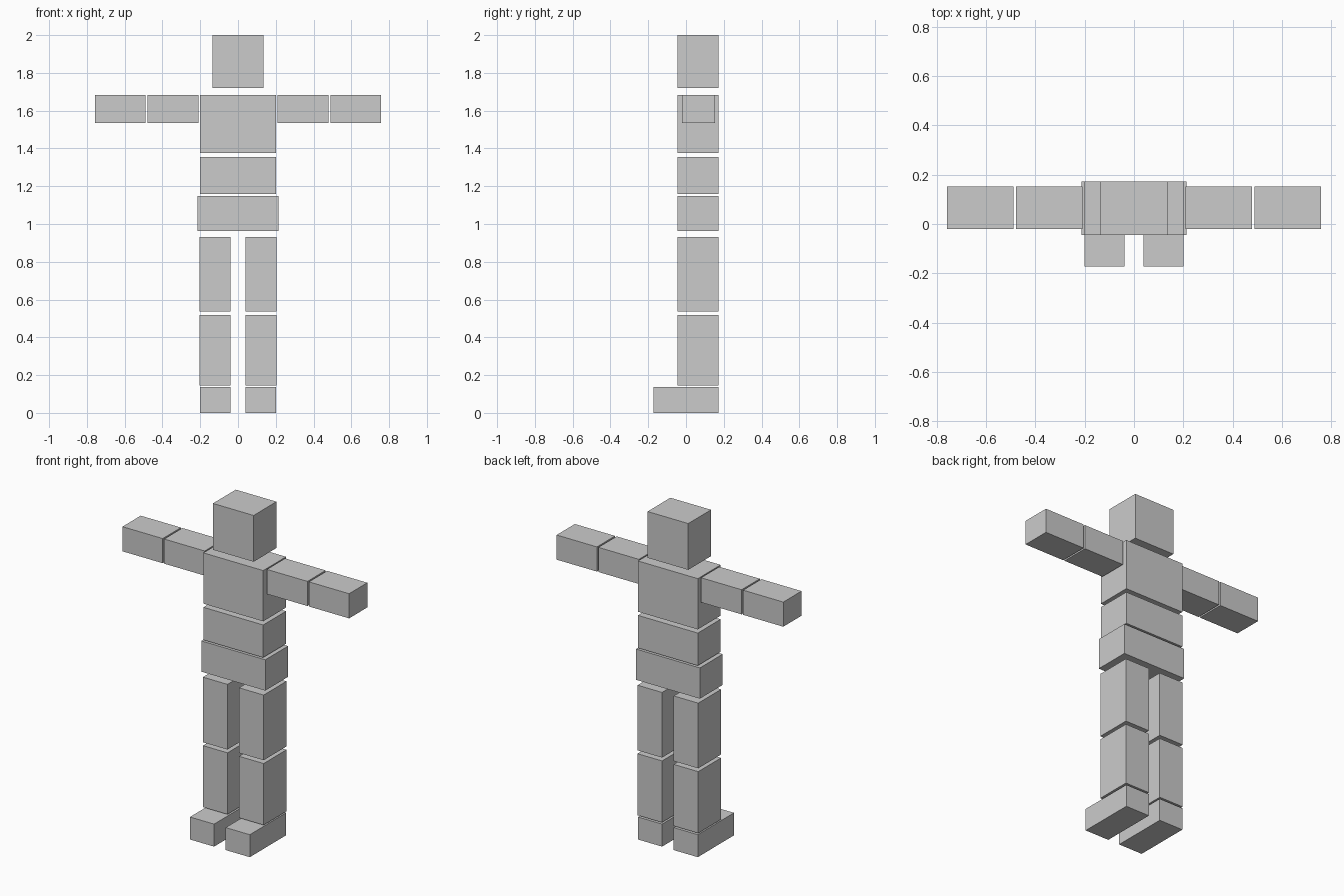
import bpy
import bmesh
from mathutils import Vector

if "Cube" in bpy.data.objects:
    bpy.data.objects.remove(bpy.data.objects["Cube"])

grey = bpy.data.materials.new("plain grey")
grey.diffuse_color = (0.6, 0.6, 0.6, 1.0)
grey.use_nodes = True
grey.node_tree.nodes["Principled BSDF"].inputs["Base Color"].default_value = grey.diffuse_color

BACK = 0.173             # shared back plane of body, legs and feet
BODY_Y = (-0.045, BACK)
ARM_Y = (-0.021, 0.153)
FOOT_Y = (-BACK, BACK)
ARM_Z = (1.535, 1.684)


def block(name, xr, yr, zr):
    """Box spanning the given x, y and z ranges."""
    lo, hi = (Vector(c) for c in zip(xr, yr, zr))
    bm = bmesh.new()
    bmesh.ops.create_cube(bm, size=1)
    bmesh.ops.scale(bm, vec=hi - lo, verts=bm.verts)
    mesh = bpy.data.meshes.new(name)
    bm.to_mesh(mesh)
    bm.free()
    mesh.materials.append(grey)
    obj = bpy.data.objects.new(name, mesh)
    obj.location = (lo + hi) / 2
    bpy.context.collection.objects.link(obj)


# Head and torso, centred on x
for name, half, zr in (
    ("head", 0.136, (1.72, 2.0)),
    ("chest", 0.20, (1.377, 1.684)),
    ("waist", 0.20, (1.158, 1.355)),
    ("hips", 0.214, (0.962, 1.148)),
):
    block(name, (-half, half), BODY_Y, zr)

# Arms and legs, repeated on both sides
limbs = (
    ("upper_arm", (0.208, 0.479), ARM_Y, ARM_Z),
    ("forearm", (0.489, 0.758), ARM_Y, ARM_Z),
    ("thigh", (0.039, 0.203), BODY_Y, (0.538, 0.932)),
    ("shin", (0.039, 0.203), BODY_Y, (0.146, 0.518)),
    ("foot", (0.039, 0.20), FOOT_Y, (0.0, 0.136)),
)
for side, sign in (("left", 1), ("right", -1)):
    for name, xr, yr, zr in limbs:
        block(f"{side}_{name}", sorted(sign * x for x in xr), yr, zr)
